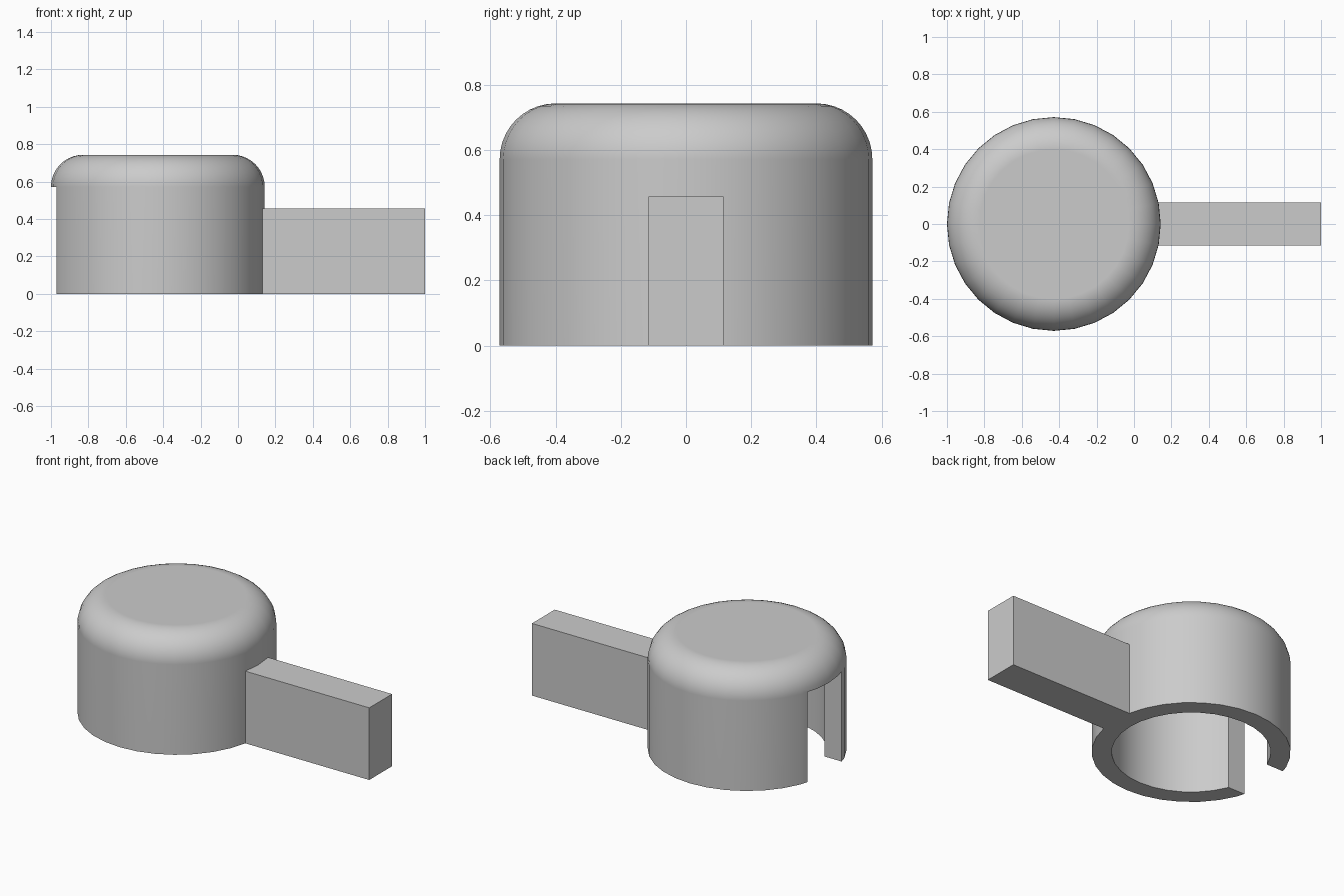
import bpy
import bmesh
from math import sin, cos, pi, radians
from mathutils import Matrix, Vector

if "Cube" in bpy.data.objects:
    bpy.data.objects.remove(bpy.data.objects["Cube"], do_unlink=True)

U = 1 / 1.75                  # outer cap radius; other sizes are proportions of it
CENTRE = Vector((U - 1, 0, 0))
SIDES, FILLET_STEPS = 32, 10

grey = bpy.data.materials.new("plain_grey")
grey.use_nodes = True
grey.diffuse_color = (0.6, 0.6, 0.6, 1)
grey.node_tree.nodes["Principled BSDF"].inputs["Base Color"].default_value = grey.diffuse_color


def make_object(name, bm):
    bmesh.ops.recalc_face_normals(bm, faces=bm.faces)
    mesh = bpy.data.meshes.new(name)
    bm.to_mesh(mesh)
    bm.free()
    mesh.materials.append(grey)
    obj = bpy.data.objects.new(name, mesh)
    bpy.context.collection.objects.link(obj)
    return obj


def make_box(name, low, high):
    """Box between two corners, measured from the cap axis in cap radii."""
    low, high = Vector(low) * U, Vector(high) * U
    bm = bmesh.new()
    bmesh.ops.create_cube(bm, size=1, matrix=Matrix.Translation(CENTRE + (low + high) / 2)
                          @ Matrix.Diagonal((*(high - low), 1)))
    return make_object(name, bm)


def make_lathe(name, profile):
    """Rings around the cap axis, closed by a disc at each end."""
    bm = bmesh.new()
    rings = []
    for r, z in profile:
        rings.append([bm.verts.new(CENTRE + U * Vector((r * cos(t), r * sin(t), z)))
                      for t in (2 * pi * i / SIDES for i in range(SIDES))])
    for a, b in zip(rings, rings[1:]):
        for i in range(SIDES):
            j = (i + 1) % SIDES
            bm.faces.new((a[i], a[j], b[j], b[i]))
    bm.faces.new(rings[0])
    bm.faces.new(rings[-1])
    return make_object(name, bm)


# Hollow cap with a rounded top rim
fillet = [(0.7 + 0.3 * cos(t), 1 + 0.3 * sin(t))
          for t in (pi / 2 * i / FILLET_STEPS for i in range(FILLET_STEPS + 1))]
cap = make_lathe("cap", [(0.8, 1), (0.8, 0), (1, 0)] + fillet)

# Slot through the wall opposite the handle
slot = make_box("slot_cutter", (-1.3, -0.3, -0.2), (-0.4, 0.3, 1))
slot.hide_render = True
cut = cap.modifiers.new("slot", "BOOLEAN")
cut.operation, cut.solver, cut.object = "DIFFERENCE", "EXACT", slot
bpy.context.view_layer.objects.active = cap
cap.select_set(True)
bpy.ops.object.modifier_apply(modifier=cut.name)
bpy.data.objects.remove(slot, do_unlink=True)

# Smooth curved faces, crisp edges, flat top
bpy.ops.object.select_all(action="DESELECT")
cap.select_set(True)
bpy.ops.object.shade_smooth_by_angle(angle=radians(30))
weighted = cap.modifiers.new("flat_top", "WEIGHTED_NORMAL")
weighted.keep_sharp = True

# Handle bar, starting inside the wall
make_box("handle", (0.9, -0.2, 0), (2.5, 0.2, 0.8))
